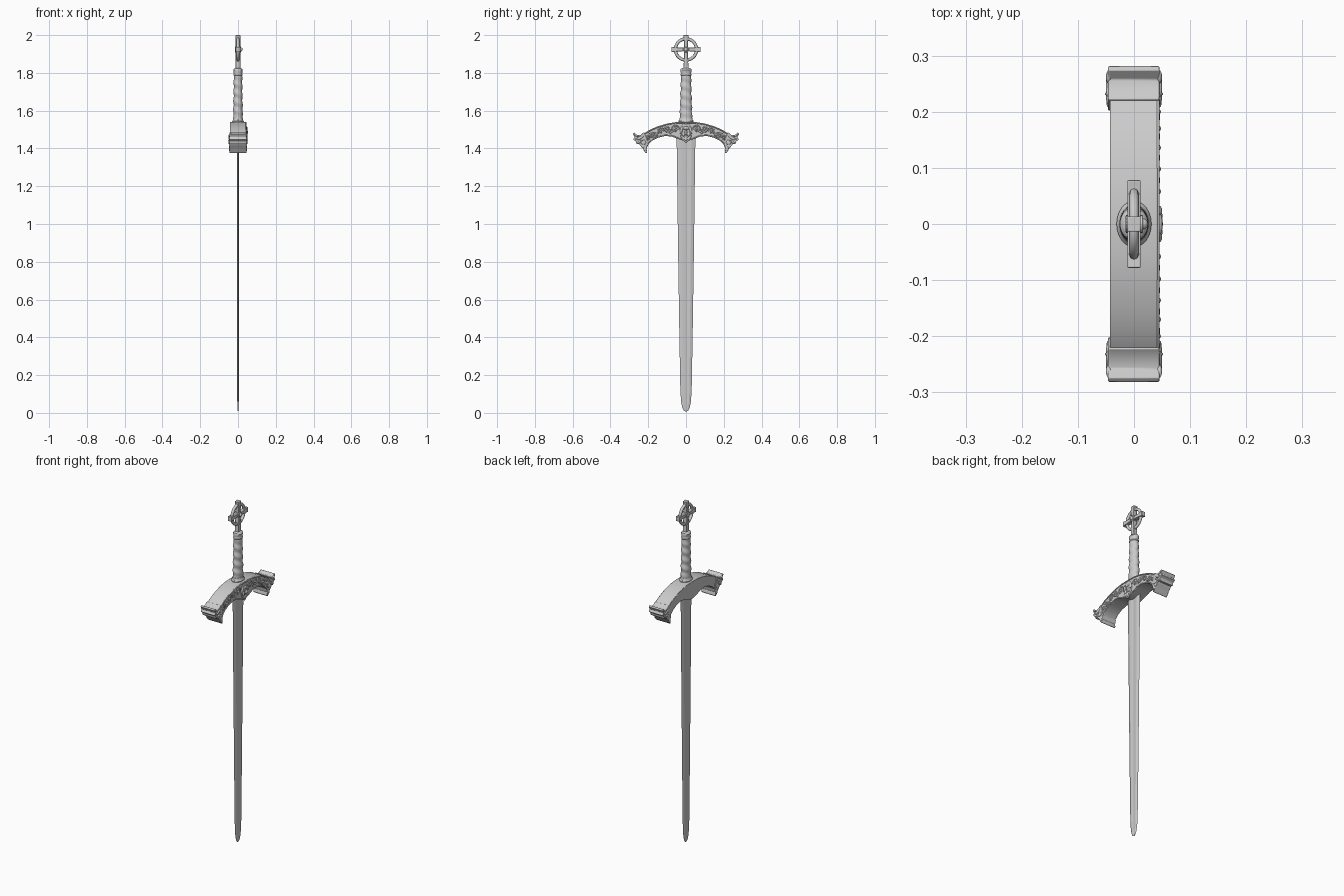
import bpy, bmesh, math
from mathutils import Vector
from math import sin, cos, pi

if "Cube" in bpy.data.objects:
    bpy.data.objects.remove(bpy.data.objects["Cube"])


def finish(name, bm, bevel=0.0, angle=35):
    bmesh.ops.recalc_face_normals(bm, faces=bm.faces)
    me = bpy.data.meshes.new(name)
    bm.to_mesh(me)
    bm.free()
    ob = bpy.data.objects.new(name, me)
    bpy.context.collection.objects.link(ob)
    if bevel:
        m = ob.modifiers.new("bevel", 'BEVEL')
        m.width, m.segments, m.limit_method = bevel, 2, 'ANGLE'
        m.angle_limit = math.radians(40)
    bpy.ops.object.select_all(action='DESELECT')
    ob.select_set(True)
    bpy.context.view_layer.objects.active = ob
    bpy.ops.object.shade_smooth_by_angle(angle=math.radians(angle))
    return ob


def loft(name, rings, angle=35):
    bm = bmesh.new()
    vs = [[bm.verts.new(p) for p in r] for r in rings]
    n = len(vs[0])
    for a, b in zip(vs, vs[1:]):
        for i in range(n):
            bm.faces.new((a[i], a[(i + 1) % n], b[(i + 1) % n], b[i]))
    bm.faces.new(vs[0])
    bm.faces.new(vs[-1])
    return finish(name, bm, angle=angle)


def prism(name, yz, x0, x1, bevel=0.002):
    bm = bmesh.new()
    f = bm.faces.new([bm.verts.new((x0, y, z)) for y, z in yz])
    ext = bmesh.ops.extrude_face_region(bm, geom=[f])['geom']
    bmesh.ops.translate(bm, vec=(x1 - x0, 0, 0),
                        verts=[v for v in ext if isinstance(v, bmesh.types.BMVert)])
    return finish(name, bm, bevel)


def ball(name, loc, scale, tilt=0.0):
    bm = bmesh.new()
    bmesh.ops.create_uvsphere(bm, u_segments=16, v_segments=10, radius=1)
    ob = finish(name, bm, angle=180)
    ob.location, ob.scale, ob.rotation_euler = loc, scale, (tilt, 0, 0)
    return ob


def tube(name, pts, r, cyclic=False, taper=False):
    cu = bpy.data.curves.new(name, 'CURVE')
    cu.dimensions, cu.bevel_depth, cu.bevel_resolution = '3D', r, 2
    cu.use_fill_caps = True
    sp = cu.splines.new('POLY')
    sp.points.add(len(pts) - 1)
    for i, p in enumerate(pts):
        sp.points[i].co = (*p, 1)
        sp.points[i].radius = 1 - 0.5 * i / len(pts) if taper else 1
    sp.use_cyclic_u = cyclic
    ob = bpy.data.objects.new(name, cu)
    bpy.context.collection.objects.link(ob)
    bpy.ops.object.select_all(action='DESELECT')
    ob.select_set(True)
    bpy.context.view_layer.objects.active = ob
    bpy.ops.object.convert(target='MESH')
    bpy.ops.object.shade_smooth()
    return bpy.context.object


def scroll(name, x, y, z, r, start, d, turns=1.4, n=26):
    pts = []
    for i in range(n):
        t = i / (n - 1)
        a, q = start + d * turns * 2 * pi * t, r * (1 - 0.8 * t)
        pts.append((x, y + q * cos(a), z + q * sin(a)))
    return tube(name, pts, 0.0035, taper=True)


# Blade: bevelled edges with a shallow central fuller, rounded tip
section = [(-1, 0), (-.6, 1), (-.25, .9), (0, .5), (.25, .9), (.6, 1),
           (1, 0), (.6, -1), (.25, -.9), (0, -.5), (-.25, -.9), (-.6, -1)]
stations = [(0.008, .004, .001), (.014, .013, .002), (.03, .02, .003), (.06, .026, .004),
            (.12, .030, .0045), (.4, .035, .005), (.8, .041, .006), (1.1, .045, .006),
            (1.3, .0475, .006), (1.48, .05, .006)]
loft("blade", [[(t * b, w * a, z) for a, b in section] for z, w, t in stations], 12)

# Crossguard body, arched
top = [(0, 1.541), (.05, 1.54), (.10, 1.532), (.15, 1.517), (.19, 1.5), (.225, 1.478), (.245, 1.46)]
under = [(.212, 1.40), (.2, 1.422), (.18, 1.441), (.148, 1.457), (.11, 1.466), (.075, 1.463),
         (.045, 1.451), (.02, 1.443), (0, 1.44)]
half = top + under
outline = half + [(-y, z) for y, z in reversed(half[1:-1])]
prism("crossguard", outline, -.043, .042)

# Raised rims along the carved face
for nm, line in (("upper_rim", top), ("lower_rim", under)):
    full = [(-y, z) for y, z in line] + [(y, z) for y, z in reversed(line)] if line is under else \
        [(-y, z) for y, z in reversed(line)] + line[1:]
    if line is under:
        full = [(-y, z) for y, z in line] + [(y, z) for y, z in reversed(line[:-1])]
    off = -.004 if line is top else .004
    tube(nm, [(.042, y, z + off) for y, z in full], .0035)

# Flared scroll ends of the guard
cap = [(.222, 1.486), (.24, 1.472), (.258, 1.470), (.274, 1.484), (.282, 1.477), (.273, 1.461),
       (.28, 1.447), (.266, 1.438), (.262, 1.422), (.248, 1.424), (.237, 1.408), (.226, 1.398),
       (.220, 1.384), (.210, 1.374), (.205, 1.381), (.209, 1.398), (.202, 1.415), (.204, 1.44)]
for s, side in ((1, "right"), (-1, "left")):
    prism("guard_end_" + side, [(s * y, z) for y, z in cap], -.046, .045)
    # Head-like carving on both faces of each end
    for x, f in ((.045, "front"), (-.045, "rear")):
        tag = f"_{side}_{f}"
        ball("end_brow" + tag, (x, s * .243, 1.456), (.005, .02, .007), s * -.5)
        ball("end_cheek" + tag, (x, s * .226, 1.432), (.005, .014, .012))
        ball("end_snout" + tag, (x, s * .216, 1.402), (.004, .008, .016), s * .3)
        ball("end_boss" + tag, (x, s * .232, 1.442), (.007, .004, .004))
        for i in range(3):
            ball(f"end_lock_{i}" + tag, (x, s * (.262 - .008 * i), 1.468 - .017 * i),
                 (.005, .013, .005), s * (.4 - .5 * i))
    # Leaf scrolls along the carved face
    for i, (y, z, r) in enumerate([(.058, 1.502, .022), (.098, 1.503, .019),
                                   (.136, 1.491, .018), (.17, 1.475, .017), (.2, 1.456, .014)]):
        d = s * (1 if i % 2 else -1)
        start = pi if s > 0 else 0
        scroll(f"scroll_{side}_{i}", .042, s * y, z, r, start, d)
        ball(f"scroll_bud_{side}_{i}", (.042, s * y, z), (.006, .006, .006))
        up = 1 if i % 2 else -1
        ball(f"scroll_leaf_{side}_{i}", (.042, s * (y + .02), z - .004 + up * .011),
             (.0045, .013, .005), s * up * .6)

# Central medallion on the carved face
shield = [(0, 1.428), (.014, 1.44), (.028, 1.462), (.033, 1.49), (.027, 1.515), (.012, 1.532)]
prism("medallion", shield + [(-y, z) for y, z in reversed(shield[1:])], .038, .045, .003)
ball("medallion_brow", (.045, 0, 1.508), (.006, .02, .008))
ball("medallion_nose", (.046, 0, 1.485), (.006, .006, .018))
ball("medallion_chin", (.045, 0, 1.452), (.005, .009, .012))
for s, side in ((1, "right"), (-1, "left")):
    ball("medallion_cheek_" + side, (.045, s * .014, 1.476), (.006, .009, .012))
    ball("medallion_leaf_" + side, (.044, s * .024, 1.499), (.006, .007, .02), s * .3)


# Grip: oval, with swells that twist round it
def oval(z, rx, ry, wave=0.0, n=32):
    out = []
    for i in range(n):
        a = 2 * pi * i / n
        k = 1 + wave * sin((z - 1.57) * 2 * pi / .048 + a)
        out.append((rx * k * cos(a), ry * k * sin(a), z))
    return out


rings = []
for i in range(61):
    t = i / 60
    fade = min(1, 6 * t, 6 * (1 - t))
    rings.append(oval(1.555 + .24 * t, .025 - .003 * t, .033 - .007 * t, .07 * fade))
loft("grip", rings, 60)
loft("grip_base", [oval(z, a, b) for z, a, b in
                   [(1.53, .031, .041), (1.545, .031, .041), (1.55, .027, .036), (1.562, .026, .034)]])
loft("grip_collar", [oval(z, a, b) for z, a, b in
                     [(1.785, .022, .026), (1.79, .025, .03), (1.797, .022, .027), (1.803, .023, .028),
                      (1.815, .025, .03), (1.822, .021, .027), (1.826, .014, .018)]])

# Pommel: ringed cross
C = 1.924
ring = [(0, .056 * cos(2 * pi * i / 48), C + .056 * sin(2 * pi * i / 48)) for i in range(48)]
tube("pommel_ring", ring, .0085, cyclic=True)
for nm, ang, length in (("right", 0, .078), ("top", pi / 2, .076),
                        ("left", pi, .078), ("bottom", -pi / 2, .102)):
    d, n = Vector((cos(ang), sin(ang))), Vector((-sin(ang), cos(ang)))
    pts = [d * u + n * v for u, v in ((0, -.009), (.045, -.01), (length, -.014),
                                      (length, .014), (.045, .01), (0, .009))]
    prism("pommel_arm_" + nm, [(p.x, C + p.y) for p in pts], -.012, .012)
prism("pommel_hub", [(.016 * cos(i * pi / 8), C + .016 * sin(i * pi / 8)) for i in range(16)],
      -.015, .016)
ball("pommel_boss", (.016, 0, C), (.009, .01, .01))
